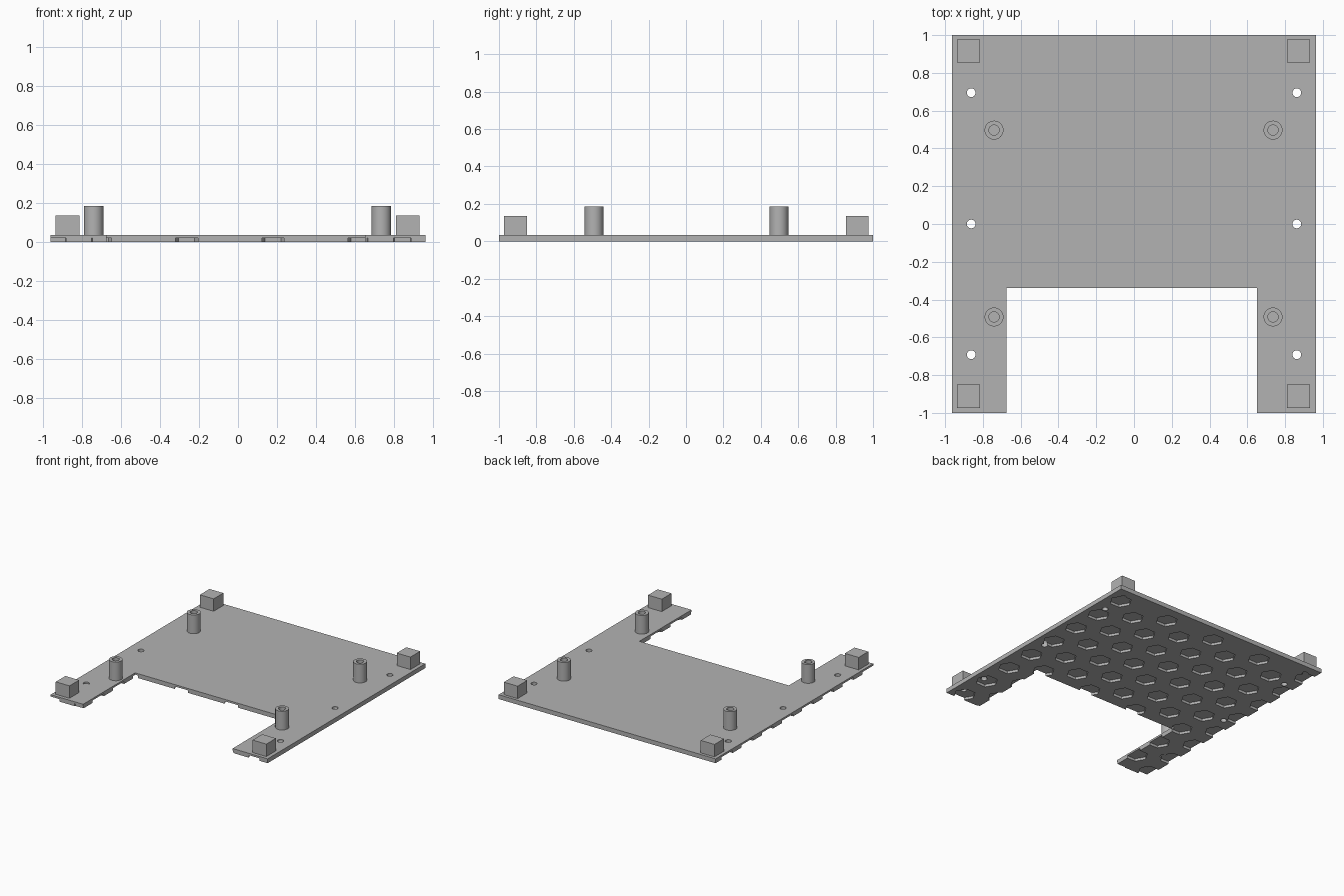
import bpy, bmesh, math

if "Cube" in bpy.data.objects:
    bpy.data.objects.remove(bpy.data.objects["Cube"], do_unlink=True)

grey = bpy.data.materials.new("plain grey")
grey.use_nodes = True
grey.diffuse_color = (0.45, 0.45, 0.45, 1)
grey.node_tree.nodes["Principled BSDF"].inputs["Base Color"].default_value = (0.45, 0.45, 0.45, 1)

PLATE_TOP = 0.035
HALF_X = 0.963
BLOCK_TOP, POST_TOP = 0.135, 0.185


def circle(x, y, r, n=32):
    return [(x + r * math.cos(math.tau * i / n), y + r * math.sin(math.tau * i / n)) for i in range(n)]


def prisms(name, outlines, z0, z1):
    """One object holding an upright prism for each outline."""
    bm = bmesh.new()
    for outline in outlines:
        base = bm.faces.new([bm.verts.new((x, y, z0)) for x, y in outline])
        top = bmesh.ops.extrude_face_region(bm, geom=[base])["geom"]
        bmesh.ops.translate(bm, vec=(0, 0, z1 - z0), verts=[g for g in top if isinstance(g, bmesh.types.BMVert)])
    bmesh.ops.recalc_face_normals(bm, faces=bm.faces)
    mesh = bpy.data.meshes.new(name)
    bm.to_mesh(mesh)
    bm.free()
    mesh.materials.append(grey)
    obj = bpy.data.objects.new(name, mesh)
    bpy.context.collection.objects.link(obj)
    return obj


def select(obj):
    bpy.ops.object.select_all(action='DESELECT')
    obj.select_set(True)
    bpy.context.view_layer.objects.active = obj


def cut(obj, outlines, z0, z1):
    cutter = prisms("cutter", outlines, z0, z1)
    cutter.hide_render = True
    select(obj)
    mod = obj.modifiers.new("cut", 'BOOLEAN')
    mod.operation = 'DIFFERENCE'
    mod.solver = 'EXACT'
    mod.object = cutter
    bpy.ops.object.modifier_apply(modifier=mod.name)
    bpy.data.objects.remove(cutter, do_unlink=True)


def smooth(obj):
    select(obj)
    bpy.ops.object.shade_smooth_by_angle(angle=math.radians(30))


# Base plate with a notch in the front edge
plate = prisms("base_plate", [[
    (-HALF_X, -1), (-0.675, -1), (-0.675, -0.34), (0.652, -0.34),
    (0.652, -1), (HALF_X, -1), (HALF_X, 1), (-HALF_X, 1)]], 0, PLATE_TOP)

# Staggered hexagonal pockets in the underside
STEP = 0.2215
PITCH = STEP * 2 / math.sqrt(3)
pockets = [circle(0.844 - STEP * col, 0.854 - PITCH * (row + 0.5 * (col % 2)), 0.082, 6)
           for col in range(9) for row in range(8)]
cut(plate, pockets, -0.02, 0.02)

# Screw holes along both sides
cut(plate, [circle(x, y, 0.023) for x in (-0.862, 0.862) for y in (-0.692, 0, 0.695)], -0.05, 0.1)

# Corner blocks, bored from below through the plate
corners = [(x, y, name) for x, side in ((-0.876, "right"), (0.872, "left"))
           for y, name in ((-0.912, "front_" + side), (0.916, "back_" + side))]
cut(plate, [circle(x, y, 0.022) for x, y, _ in corners], -0.05, 0.1)
for x, y, name in corners:
    h = 0.061
    block = prisms(name + "_corner_block", [[(x - h, y - h), (x + h, y - h), (x + h, y + h), (x - h, y + h)]],
                   PLATE_TOP, BLOCK_TOP)
    cut(block, [circle(x, y, 0.022)], 0, 0.1)
    smooth(block)
smooth(plate)

# Hollow standoff posts
for x, side in ((-0.741, "right"), (0.736, "left")):
    for y, end in ((-0.492, "front"), (0.497, "back")):
        post = prisms(end + "_" + side + "_standoff", [circle(x, y, 0.05)], PLATE_TOP, POST_TOP)
        cut(post, [circle(x, y, 0.027)], PLATE_TOP + 0.01, POST_TOP + 0.05)
        smooth(post)
